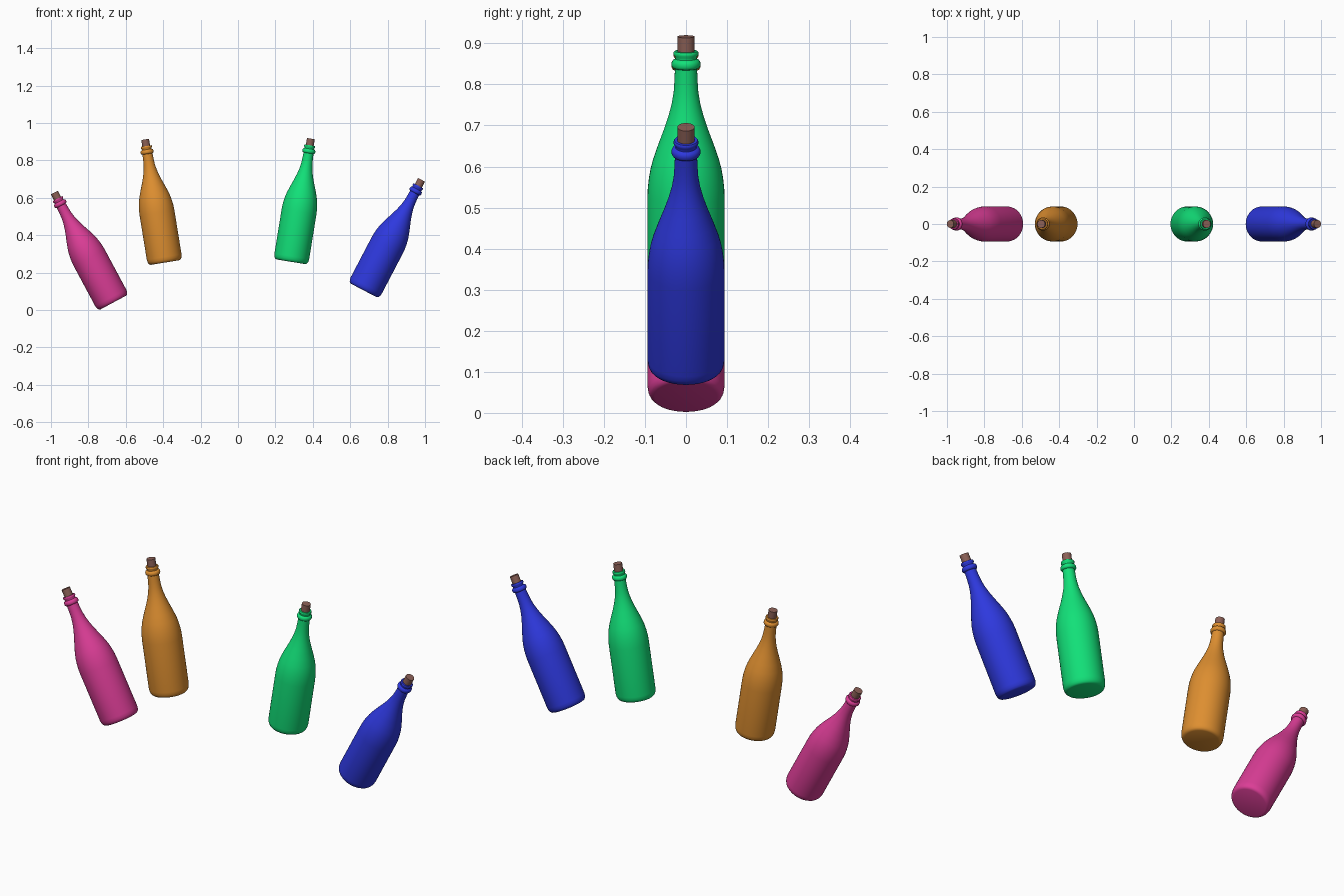
import bpy
import bmesh
from math import pi, sin, cos, radians

cube = bpy.data.objects.get("Cube")
if cube:
    bpy.data.objects.remove(cube, do_unlink=True)

SIDES = 48


def make_material(name, rgb):
    mat = bpy.data.materials.new(name)
    mat.use_nodes = True
    color = (*rgb, 1)
    mat.diffuse_color = color
    mat.node_tree.nodes["Principled BSDF"].inputs["Base Color"].default_value = color
    return mat


def lathe(name, profile, mat, x, z, tilt):
    """Revolve (radius, height) points around z and close both ends."""
    bm = bmesh.new()
    rings = []
    for r, h in profile:
        rings.append([bm.verts.new((r * cos(2 * pi * i / SIDES), r * sin(2 * pi * i / SIDES), h))
                      for i in range(SIDES)])
    for low, high in zip(rings, rings[1:]):
        for i in range(SIDES):
            j = (i + 1) % SIDES
            bm.faces.new((low[i], low[j], high[j], high[i]))
    bm.faces.new(rings[0][::-1])
    bm.faces.new(rings[-1])
    mesh = bpy.data.meshes.new(name)
    bm.to_mesh(mesh)
    bm.free()
    mesh.materials.append(mat)
    obj = bpy.data.objects.new(name, mesh)
    bpy.context.collection.objects.link(obj)
    obj.location = (x, 0, z)
    obj.rotation_euler = (0, radians(tilt), 0)
    bpy.ops.object.select_all(action='DESELECT')
    obj.select_set(True)
    bpy.context.view_layer.objects.active = obj
    bpy.ops.object.shade_smooth_by_angle(angle=radians(40))
    return obj


# Rounded base, straight body, sloping shoulder and slim neck
body = [(0.076, 0), (0.083, 0.002), (0.088, 0.007), (0.092, 0.016), (0.094, 0.03),
        (0.094, 0.27), (0.093, 0.295), (0.090, 0.32), (0.086, 0.342), (0.080, 0.365),
        (0.068, 0.4), (0.053, 0.44), (0.043, 0.47), (0.035, 0.5), (0.030, 0.53),
        (0.028, 0.56), (0.027, 0.588)]
# Bulging collar, groove and flared lip
collar = [(0.032, 0.59), (0.035, 0.595), (0.035, 0.603), (0.032, 0.609), (0.026, 0.612)]
lip = [(0.026, 0.617), (0.030, 0.622), (0.030, 0.628), (0.028, 0.631), (0.021, 0.631)]
cork = [(0.021, 0.615), (0.021, 0.667)]

cork_mat = make_material("cork brown", (0.263, 0.119, 0.095))

# colour name, linear colour, base x, base z, tilt in degrees
bottles = [
    ("pink", (0.71, 0.047, 0.307), -0.667, 0.040, -28.2),
    ("orange", (0.73, 0.274, 0.03), -0.390, 0.254, -9.2),
    ("green", (0.006, 0.75, 0.19), 0.283, 0.258, 9.2),
    ("blue", (0.027, 0.04, 0.73), 0.672, 0.105, 27.6),
]

for color, rgb, x, z, tilt in bottles:
    glass = make_material(color + " glass", rgb)
    lathe(color + "_bottle", body + collar + lip, glass, x, z, tilt)
    lathe(color + "_bottle_cork", cork, cork_mat, x, z, tilt)
